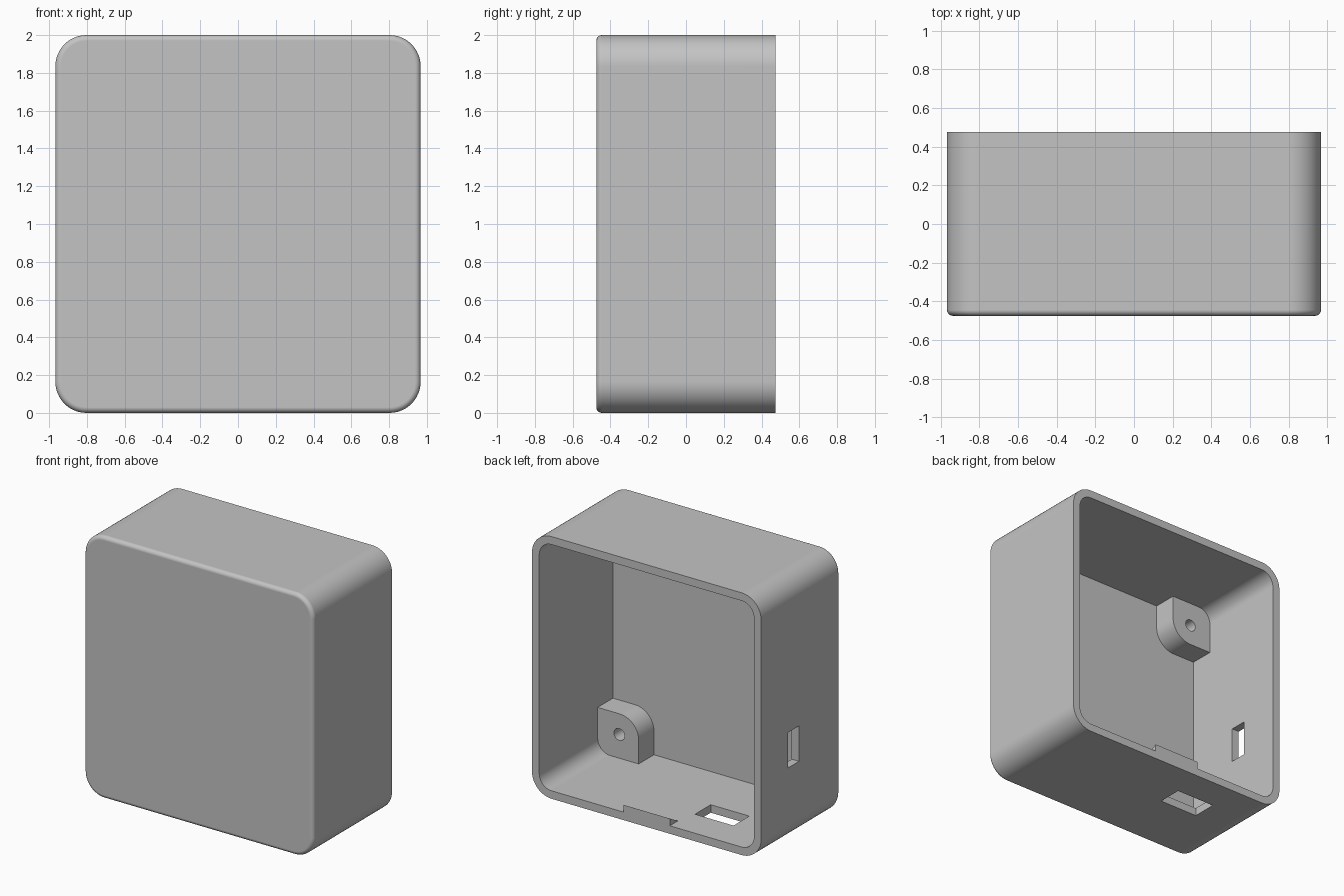
import bpy
import bmesh
from math import cos, sin, pi, radians

if "Cube" in bpy.data.objects:
    bpy.data.objects.remove(bpy.data.objects["Cube"], do_unlink=True)

HALF_W, DEPTH, HEIGHT = 0.967, 0.475, 2.0
WALL, CORNER = 0.061, 0.165
BOSS_BACK = -0.23

grey = bpy.data.materials.new("plain_grey")
grey.use_nodes = True
grey.diffuse_color = (0.55, 0.55, 0.55, 1)
grey.node_tree.nodes["Principled BSDF"].inputs["Base Color"].default_value = grey.diffuse_color


def rounded_rect(x0, x1, z0, z1, radii, steps=12):
    """Outline with radii for lower left, lower right, upper right, upper left."""
    corners = [(x0, z0, 1, 1), (x1, z0, -1, 1), (x1, z1, -1, -1), (x0, z1, 1, -1)]
    points = []
    for i, ((x, z, sx, sz), r) in enumerate(zip(corners, radii)):
        if r == 0:
            points.append((x, z))
            continue
        for k in range(steps + 1):
            a = pi + (i + k / steps) * pi / 2
            points.append((x + sx * r + r * cos(a), z + sz * r + r * sin(a)))
    return points


def prism(name, outline, start, end, axis="y", front_fillet=0):
    """Extrude an outline along the y or x axis."""
    bm = bmesh.new()
    rings = []
    for t in (start, end):
        rings.append([bm.verts.new((p, t, q) if axis == "y" else (t, p, q)) for p, q in outline])
    cap = bm.faces.new(rings[0])
    bm.faces.new(rings[1])
    n = len(outline)
    for i in range(n):
        j = (i + 1) % n
        bm.faces.new((rings[0][i], rings[0][j], rings[1][j], rings[1][i]))
    bmesh.ops.recalc_face_normals(bm, faces=bm.faces[:])
    if front_fillet:
        bmesh.ops.bevel(bm, geom=list(cap.edges), offset=front_fillet,
                        segments=6, profile=0.5, affect="EDGES")
    mesh = bpy.data.meshes.new(name)
    bm.to_mesh(mesh)
    bm.free()
    mesh.materials.append(grey)
    obj = bpy.data.objects.new(name, mesh)
    bpy.context.collection.objects.link(obj)
    return obj


def activate(obj):
    bpy.ops.object.select_all(action="DESELECT")
    obj.select_set(True)
    bpy.context.view_layer.objects.active = obj


def cut(obj, cutter):
    """Subtract a cutter, then discard it."""
    cutter.hide_render = True
    mod = obj.modifiers.new("cut", "BOOLEAN")
    mod.operation, mod.solver, mod.object = "DIFFERENCE", "EXACT", cutter
    activate(obj)
    bpy.ops.object.modifier_apply(modifier=mod.name)
    bpy.data.objects.remove(cutter, do_unlink=True)


def finish(obj):
    activate(obj)
    bpy.ops.object.shade_smooth_by_angle(angle=radians(30))
    mod = obj.modifiers.new("even_shading", "WEIGHTED_NORMAL")
    mod.keep_sharp = True


# Outer shell, open at the back
shell = prism("case_shell", rounded_rect(-HALF_W, HALF_W, 0, HEIGHT, [CORNER] * 4),
              -DEPTH, DEPTH, front_fillet=0.03)
inner = HALF_W - WALL
cut(shell, prism("cavity", rounded_rect(-inner, inner, WALL, HEIGHT - WALL, [CORNER - WALL] * 4),
                 -DEPTH + WALL, DEPTH + 0.1))

# Slots through the right-hand wall and the floor
cut(shell, prism("side_slot", rounded_rect(-1.1, -0.85, 0.585, 0.855, [0] * 4), 0.02, 0.15))
cut(shell, prism("floor_slot", rounded_rect(-0.555, -0.23, -0.1, 0.1, [0] * 4), 0.03, 0.22))
finish(shell)

# Screw bosses in two opposite corners
boss_outline = rounded_rect(0.56, 0.925, 0.04, 0.40, (0, 0.11, 0, 0.16))
hole_outline = [(0.724 + 0.045 * cos(k * pi / 16), 0.242 + 0.045 * sin(k * pi / 16)) for k in range(32)]
for name, turned in (("lower_boss", False), ("upper_boss", True)):
    boss_pts, hole_pts = [
        [(-x, HEIGHT - z) if turned else (x, z) for x, z in pts]
        for pts in (boss_outline, hole_outline)]
    boss = prism(name, boss_pts, -DEPTH + WALL - 0.01, BOSS_BACK)
    cut(boss, prism("screw_hole", hole_pts, -DEPTH + WALL, BOSS_BACK + 0.1))
    finish(boss)

# Wedge-shaped catch on the bottom rim
prism("rim_catch", [(DEPTH, WALL), (DEPTH, 0.116), (DEPTH - 0.097, WALL)], -0.196, 0.196, axis="x")
